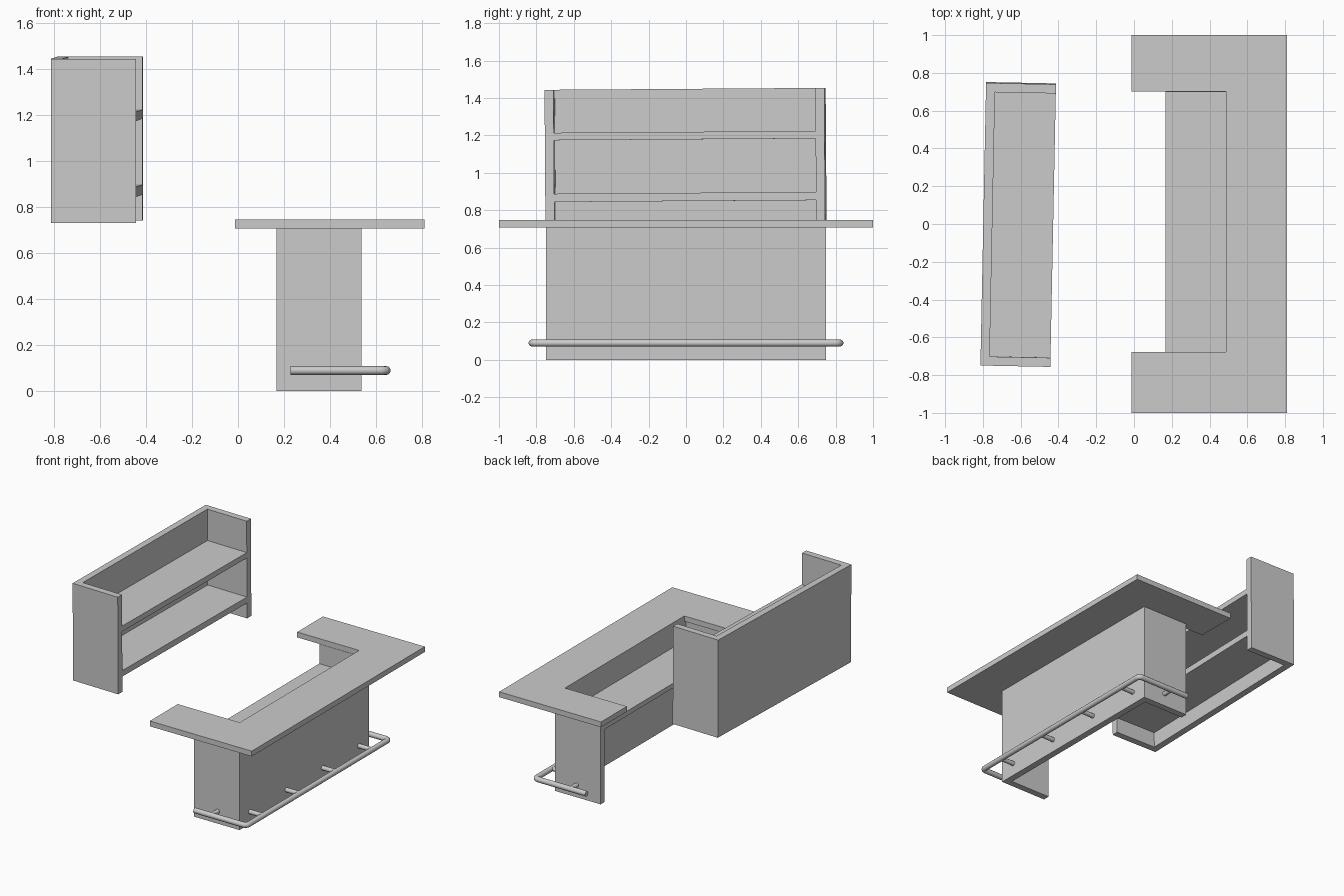
import bpy, bmesh
from math import radians, sin, cos, pi

if "Cube" in bpy.data.objects:
    bpy.data.objects.remove(bpy.data.objects["Cube"])


def extrude_profile(name, points, z0, z1):
    """Flat outline in x/y, extruded from z0 to z1."""
    bm = bmesh.new()
    face = bm.faces.new([bm.verts.new((x, y, z0)) for x, y in points])
    moved = bmesh.ops.extrude_face_region(bm, geom=[face])["geom"]
    bmesh.ops.translate(bm, vec=(0, 0, z1 - z0),
                        verts=[v for v in moved if isinstance(v, bmesh.types.BMVert)])
    bmesh.ops.recalc_face_normals(bm, faces=bm.faces)
    mesh = bpy.data.meshes.new(name)
    bm.to_mesh(mesh)
    bm.free()
    obj = bpy.data.objects.new(name, mesh)
    bpy.context.collection.objects.link(obj)
    return obj


def u_shape(x0, x1, y0, y1, inner_x, iy0, iy1):
    """Outline closed on the x0 side and open on the x1 side."""
    return [(x0, y0), (x1, y0), (x1, iy0), (inner_x, iy0),
            (inner_x, iy1), (x1, iy1), (x1, y1), (x0, y1)]


def cabinet(name, location, rotation, height, shelves):
    """Open unit: back and sides in one U, with shelves between, no top or bottom."""
    hx, hy, t = 0.185, 0.748, 0.048
    parts = [extrude_profile(name + "_case",
                             u_shape(-hx, hx, -hy, hy, -hx + t, -hy + t, hy - t), 0, height)]
    for i, (z0, z1) in enumerate(shelves):
        parts.append(extrude_profile(f"{name}_board_{i + 1}",
                                     [(-hx + t, -hy + t), (hx, -hy + t),
                                      (hx, hy - t), (-hx + t, hy - t)], z0, z1))
    for obj in parts:
        obj.location = location
        obj.rotation_euler = rotation


def tube(name, points, radius):
    """Round bar along a path, converted to a smooth mesh."""
    curve = bpy.data.curves.new(name, 'CURVE')
    curve.dimensions = '3D'
    curve.bevel_depth = radius
    curve.bevel_resolution = 4
    curve.use_fill_caps = True
    spline = curve.splines.new('POLY')
    spline.points.add(len(points) - 1)
    for p, co in zip(spline.points, points):
        p.co = (*co, 1)
    obj = bpy.data.objects.new(name, curve)
    bpy.context.collection.objects.link(obj)
    bpy.ops.object.select_all(action='DESELECT')
    obj.select_set(True)
    bpy.context.view_layer.objects.active = obj
    bpy.ops.object.convert(target='MESH')
    bpy.ops.object.shade_smooth_by_angle(angle=radians(40))


# Back shelf unit, slightly askew, and counter base facing the other way
cabinet("wall_shelf", (-0.613, 0, 0.737), (radians(0.4), 0, radians(-1.15)), 0.712,
        [(0.112, 0.156), (0.442, 0.482)])
cabinet("counter_base", (0.352, 0, 0), (0, 0, pi), 0.708, [(0.53, 0.565)])

# U-shaped counter top
extrude_profile("counter_top", u_shape(0.811, -0.013, -1, 1, 0.488, -0.677, 0.702), 0.708, 0.747)

# Foot rail with tight rounded corners
z, rx, ry, bend = 0.09, 0.644, 0.823, 0.025
half = [(0.227, -ry, z)]
for i in range(7):
    a = -pi / 2 + i * pi / 12
    half.append((rx - bend + bend * cos(a), -ry + bend + bend * sin(a), z))
tube("foot_rail", half + [(x, -y, h) for x, y, h in reversed(half)], 0.019)

# Rail brackets along the front and on both ends
for i in range(4):
    y = -0.63 + 0.42 * i
    tube(f"front_bracket_{i + 1}", [(0.525, y, z), (rx, y, z)], 0.016)
for side, s in (("near", -1), ("far", 1)):
    tube(f"{side}_bracket", [(0.36, s * 0.74, z), (0.36, s * ry, z)], 0.016)
